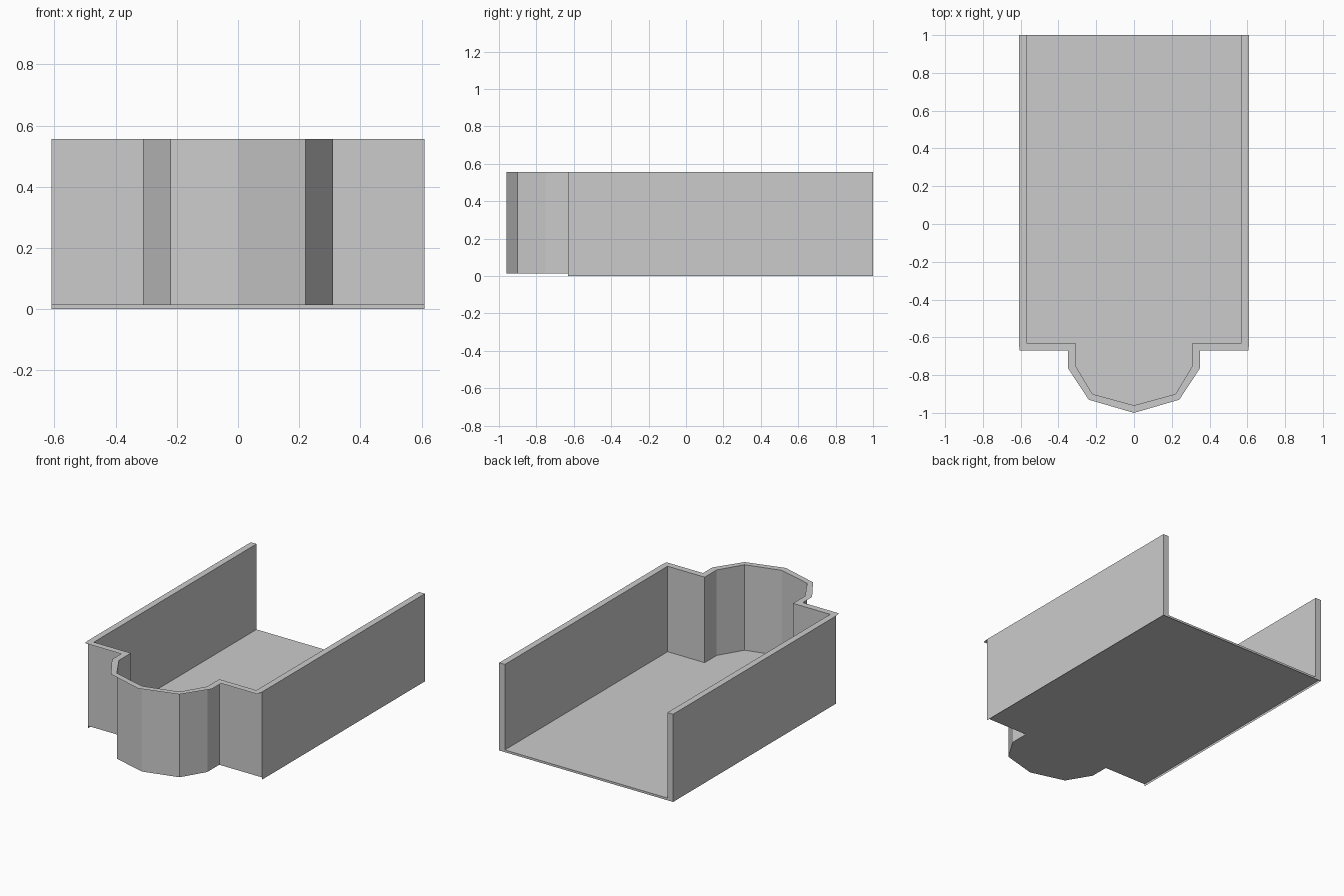
import bpy
import bmesh

if "Cube" in bpy.data.objects:
    bpy.data.objects.remove(bpy.data.objects["Cube"])

FLOOR, TOP = 0.014, 0.556
HALF, INNER = 0.61, 0.57      # outer and inner faces of the side walls
BACK, FRONT = 1.0, -0.63


def finish(name, bm):
    mesh = bpy.data.meshes.new(name)
    bm.to_mesh(mesh)
    bm.free()
    obj = bpy.data.objects.new(name, mesh)
    bpy.context.collection.objects.link(obj)
    return obj


def mirrored(half):
    """Complete a left-half path across x = 0, running left to right."""
    return half + [(-x, y) for x, y in reversed(half) if x != 0]


def wall(name, path, z0, z1):
    """Upright sheet along a path, facing to the right of its direction."""
    bm = bmesh.new()
    low = [bm.verts.new((x, y, z0)) for x, y in path]
    high = [bm.verts.new((x, y, z1)) for x, y in path]
    for i in range(len(path) - 1):
        bm.faces.new((low[i], low[i + 1], high[i + 1], high[i]))
    return finish(name, bm)


def plate(name, outline, z):
    """Flat sheet with a counter-clockwise outline."""
    bm = bmesh.new()
    bm.faces.new([bm.verts.new((x, y, z)) for x, y in outline])
    bm.normal_update()
    bmesh.ops.triangulate(bm, faces=bm.faces[:], ngon_method='EAR_CLIP')
    return finish(name, bm)


# Bay profiles, left half: wall line and the outer edge of the rim
bay = [(-0.31, FRONT), (-0.31, -0.75), (-0.22, -0.90), (0, -0.96)]
rim_bay = [(-0.35, -0.67), (-0.35, -0.763), (-0.24, -0.93), (0, -1.0)]

# Front wall with the projecting bay, and the floor that follows it
front_line = mirrored([(-HALF, FRONT)] + bay)
wall("front_bay_wall", front_line, FLOOR, TOP)
plate("floor", [(-HALF, BACK)] + front_line + [(HALF, BACK)], FLOOR)

# Hollow side walls: outer face, end cap and inner face
side = [(HALF, FRONT), (HALF, BACK), (INNER, BACK), (INNER, FRONT)]
wall("right_wall", side, FLOOR, TOP)
wall("left_wall", [(-x, y) for x, y in reversed(side)], FLOOR, TOP)

# Low skirt under the floor, open at the front
wall("base_skirt", [(HALF, FRONT), (HALF, BACK), (-HALF, BACK), (-HALF, FRONT)],
     0, FLOOR)

# Flat rim on the walls, overhanging the front and the bay
outer = mirrored([(-HALF, BACK), (-HALF, FRONT), (-0.605, -0.67)] + rim_bay)
inner = mirrored([(-INNER, BACK), (-INNER, FRONT)] + bay)
plate("top_rim", outer + inner[::-1], TOP)
